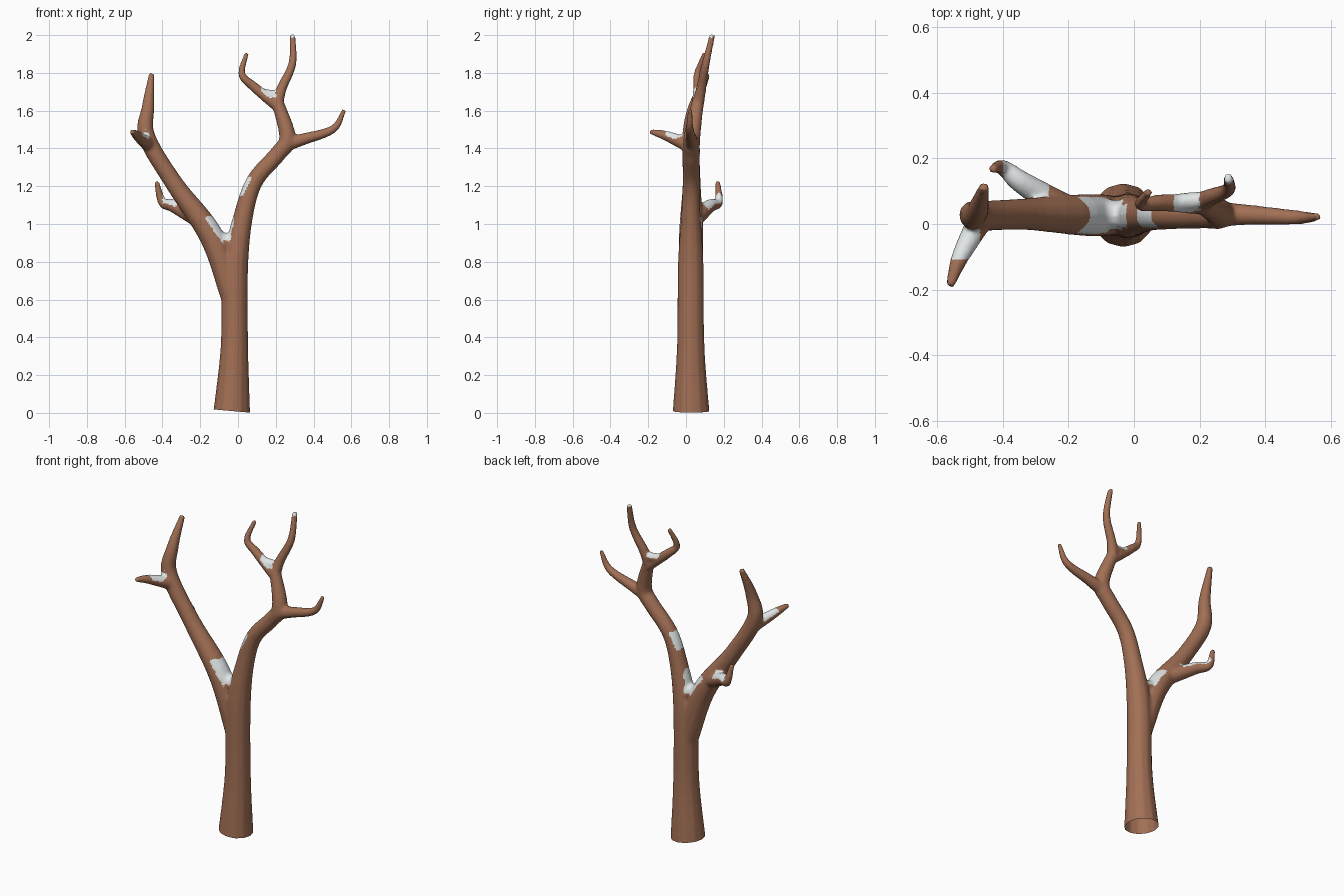
import bpy, bmesh, math
from mathutils import Vector

if "Cube" in bpy.data.objects:
    bpy.data.objects.remove(bpy.data.objects["Cube"])

# Main limbs: (x, y, z, radius)
TRUNK = [(-.035, .027, -.04, .1), (-.019, .025, .35, .072), (-.014, .025, .78, .067),
         (.03, .026, 1.05, .05), (.09, .028, 1.23, .044), (.21, .03, 1.37, .043),
         (.262, .032, 1.46, .043), (.205, .065, 1.66, .03)]
LEFT_LIMB = [(-.03, .025, .6, .056), (-.135, .027, .925, .064), (-.335, .03, 1.21, .047),
             (-.482, .025, 1.46, .044), (-.476, .045, 1.62, .032), (-.457, .115, 1.795, .014)]


def taper(r0, r1, *pts):
    """Twig whose radius shrinks evenly from r0 to r1."""
    n = len(pts) - 1
    return [(*p, r0 + (r1 - r0) * i / n) for i, p in enumerate(pts)]


TWIGS = [
    # left front
    taper(.04, .012, (-.46, .03, 1.41), (-.53, -.1, 1.465), (-.562, -.19, 1.49)),
    # left back
    taper(.045, .012, (-.2, .04, 1.02), (-.34, .125, 1.095), (-.4, .172, 1.115), (-.432, .168, 1.225)),
    # right outer
    taper(.04, .01, (.24, .03, 1.42), (.35, .028, 1.45), (.505, .02, 1.503), (.563, .022, 1.605)),
    # upper inner
    taper(.031, .011, (.215, .06, 1.62), (.08, .065, 1.73), (.02, .06, 1.795), (.046, .1, 1.905)),
    # upper outer
    taper(.032, .014, (.205, .06, 1.62), (.23, .08, 1.715), (.288, .105, 1.85), (.288, .14, 2.003)),
    # webs filling the two forks
    taper(.045, .045, (-.13, .028, .925), (-.03, .028, .895)),
    taper(.025, .025, (.14, .068, 1.688), (.205, .073, 1.682)),
]


def spline(pts, steps=6):
    """Catmull-Rom through 4D points."""
    p = [Vector(q) for q in pts]
    p = [p[0] * 2 - p[1]] + p + [p[-1] * 2 - p[-2]]
    out = []
    for a, b, c, d in zip(p, p[1:], p[2:], p[3:]):
        for i in range(steps):
            t = i / steps
            out.append(.5 * (2 * b + (c - a) * t + (2 * a - 5 * b + 4 * c - d) * t * t
                             + (3 * b - a - 3 * c + d) * t ** 3))
    return out + [p[-2]]


def tube(bm, pts, sides=12):
    path = spline(pts)
    rings, side = [], None
    for i, q in enumerate(path):
        tan = (path[min(i + 1, len(path) - 1)].xyz - path[max(i - 1, 0)].xyz).normalized()
        if side is None:
            side = tan.cross(Vector((0, 1, 0)))
        side = (side - tan * side.dot(tan)).normalized()
        up = tan.cross(side)
        r = q.w + .0015
        rings.append([bm.verts.new(q.xyz + r * (math.cos(a) * side + math.sin(a) * up))
                      for a in (2 * math.pi * k / sides for k in range(sides))])
    for a, b in zip(rings, rings[1:]):
        for k in range(sides):
            j = (k + 1) % sides
            bm.faces.new((a[k], a[j], b[j], b[k]))
    bm.faces.new(rings[0][::-1])
    bm.faces.new(rings[-1])


# Raw branches
bm = bmesh.new()
for pts in [TRUNK, LEFT_LIMB] + TWIGS:
    tube(bm, pts)
bmesh.ops.recalc_face_normals(bm, faces=bm.faces[:])
mesh = bpy.data.meshes.new("tree")
bm.to_mesh(mesh)
bm.free()
tree = bpy.data.objects.new("bare_tree", mesh)
bpy.context.collection.objects.link(tree)

# Blend into one skin
rm = tree.modifiers.new("blend", 'REMESH')
rm.mode = 'VOXEL'
rm.voxel_size = .008
sm = tree.modifiers.new("soften", 'SMOOTH')
sm.factor = .5
sm.iterations = 6
dg = bpy.context.evaluated_depsgraph_get()
skin = bpy.data.meshes.new_from_object(tree.evaluated_get(dg))
tree.modifiers.clear()
tree.data = skin

# Materials
skin.materials.clear()
for name, col in (("brown bark", (.36, .16, .09, 1)), ("snow", (.80, .84, .85, 1))):
    m = bpy.data.materials.new(name)
    m.diffuse_color = col
    m.use_nodes = True
    m.node_tree.nodes["Principled BSDF"].inputs["Base Color"].default_value = m.diffuse_color
    skin.materials.append(m)

# Snow lies on upward faces inside these boxes: low corner, high corner
SNOW = [((-.17, -.1, .89), (-.022, .2, 1.04)),    # main fork
        ((.01, -.1, 1.15), (.07, .2, 1.25)),      # right limb
        ((.12, 0, 1.67), (.2, .2, 1.75)),         # upper fork
        ((-.57, -.11, 1.44), (-.47, 0, 1.52)),    # front twig
        ((-.4, .08, 1.06), (-.26, .2, 1.17)),     # back twig
        ((.26, .1, 1.985), (.32, .2, 2.1))]       # top tip

bm = bmesh.new()
bm.from_mesh(skin)
# Open, slightly slanted trunk base
bmesh.ops.bisect_plane(bm, geom=bm.verts[:] + bm.edges[:] + bm.faces[:],
                       plane_co=(-.035, 0, .01), plane_no=(.09, 0, 1), clear_inner=True)
bm.normal_update()
for f in bm.faces:
    c = f.calc_center_median()
    f.smooth = True
    f.material_index = int(f.normal.z > .22 and any(
        all(lo[i] <= c[i] <= hi[i] for i in range(3)) for lo, hi in SNOW))
bm.to_mesh(skin)
bm.free()
